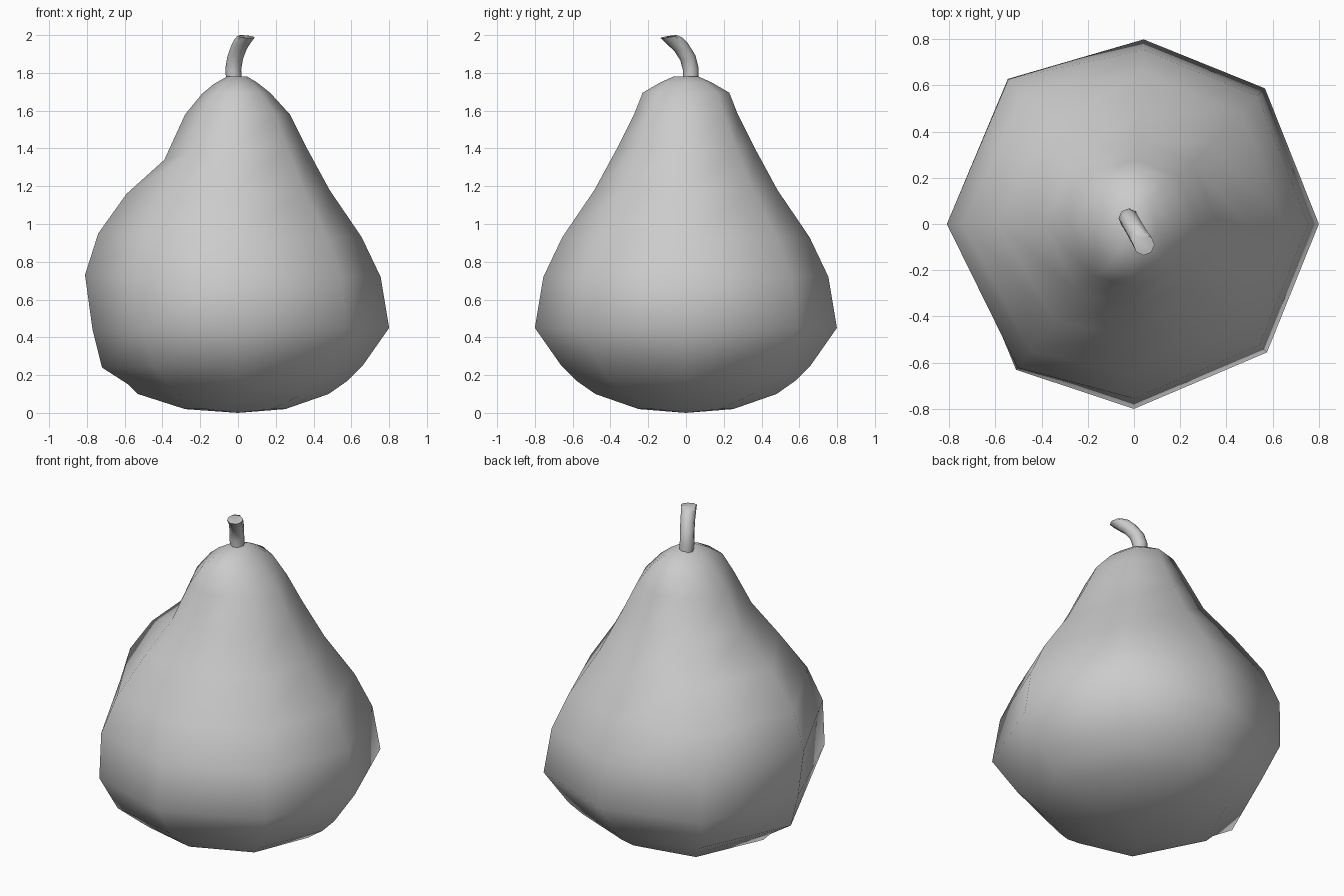
import bpy, bmesh
from math import sin, cos, radians
from mathutils import Vector, Matrix

if "Cube" in bpy.data.objects:
    bpy.data.objects.remove(bpy.data.objects["Cube"])


def loft(name, rings, bottom=None, top=None):
    """Skin a stack of equal rings and close both ends."""
    bm = bmesh.new()
    vs = [[bm.verts.new(p) for p in r] for r in rings]
    n = len(vs[0])
    for a, b in zip(vs, vs[1:]):
        for i in range(n):
            j = (i + 1) % n
            bm.faces.new((a[i], a[j], b[j], b[i]))
    for ring, pole in ((vs[0], bottom), (vs[-1], top)):
        if pole is None:
            bm.faces.new(ring)
        else:
            p = bm.verts.new(pole)
            for i in range(n):
                bm.faces.new((ring[i], ring[(i + 1) % n], p))
    bmesh.ops.recalc_face_normals(bm, faces=bm.faces)
    me = bpy.data.meshes.new(name)
    bm.to_mesh(me)
    bm.free()
    ob = bpy.data.objects.new(name, me)
    bpy.context.collection.objects.link(ob)
    for f in me.polygons:
        f.use_smooth = True
    return ob


# Pear body: regular profile, and the higher bulge on the left side (radius, z)
regular = [(.25, .02), (.48, .10), (.58, .17), (.66, .25), (.80, .45), (.755, .72),
           (.655, .93), (.485, 1.18), (.36, 1.41), (.275, 1.58), (.17, 1.695),
           (.10, 1.75), (.05, 1.78)]
bulge = [(.28, .02), (.53, .10), (.58, .15), (.72, .24), (.77, .44), (.81, .73),
         (.74, .95), (.59, 1.16), (.39, 1.34), (.28, 1.58), (.19, 1.69),
         (.13, 1.74), (.06, 1.78)]
# Eight columns: angle, share of bulge, radius scale
columns = [(0, 0, 1), (46, 0, 1.02), (87, 0, 1), (131, .5, 1.06),
           (180, 1, 1), (231, .4, 1.03), (270, 0, 1), (316, 0, 1)]
body = []
for (r0, z0), (r1, z1) in zip(regular, bulge):
    ring = []
    for ang, w, s in columns:
        r = (r0 + (r1 - r0) * w) * s
        a = radians(ang)
        wide = 1.35 if z0 > 1.65 else 1      # crown is broader front to back
        ring.append((r * cos(a), r * sin(a) * wide, z0 + (z1 - z0) * w))
    body.append(ring)
loft("pear_body", body, (0, 0, 0), (-.02, 0, 1.775))

# Stem: round rings following a bend to the front right
path = [((-.02, .025, 1.74), 0, .042), ((-.025, .025, 1.82), 8, .042),
        ((-.015, .01, 1.88), 20, .042), ((.005, -.025, 1.935), 30, .042),
        ((.022, -.055, 1.965), 35, .043), ((.043, -.09, 1.992), 10, .046)]
axis = Vector((.86, .5, 0))
stem = []
for c, tilt, r in path:
    m = Matrix.Rotation(radians(tilt), 3, axis)
    stem.append([Vector(c) + m @ Vector((r * cos(radians(k * 45)), r * sin(radians(k * 45)), 0))
                 for k in range(8)])
ob = loft("stem", stem)
bpy.context.view_layer.objects.active = ob
ob.select_set(True)
bpy.ops.object.shade_smooth_by_angle(angle=radians(50))
